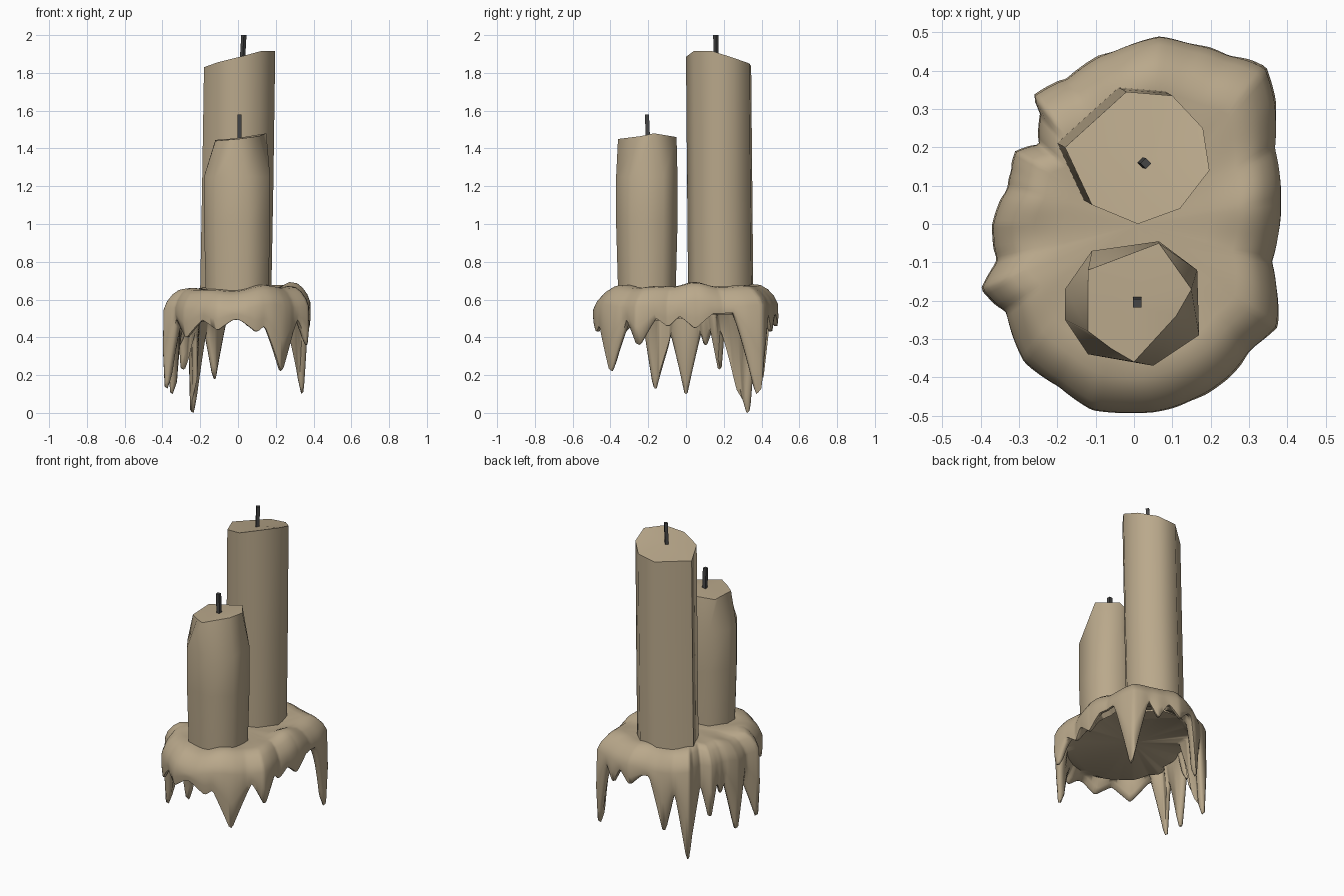
import bpy, bmesh, math
from mathutils import Vector

if "Cube" in bpy.data.objects:
    bpy.data.objects.remove(bpy.data.objects["Cube"])


def material(name, rgb):
    m = bpy.data.materials.new(name)
    m.diffuse_color = (*rgb, 1)
    m.use_nodes = True
    m.node_tree.nodes["Principled BSDF"].inputs["Base Color"].default_value = m.diffuse_color
    return m


WAX = material("tan wax", (0.49, 0.395, 0.26))
WICK = material("charred wick", (0.06, 0.06, 0.06))


def loft(name, rings, mat, angle):
    """Skin a stack of equal-length rings and cap both ends."""
    bm = bmesh.new()
    vs = [[bm.verts.new(p) for p in ring] for ring in rings]
    n = len(rings[0])
    for a, b in zip(vs, vs[1:]):
        for i in range(n):
            j = (i + 1) % n
            bm.faces.new((a[i], a[j], b[j], b[i]))
    for ring in (vs[0], vs[-1]):
        c = bm.verts.new(sum((v.co for v in ring), Vector()) / n)
        for i in range(n):
            bm.faces.new((ring[i], ring[(i + 1) % n], c))
    bmesh.ops.recalc_face_normals(bm, faces=bm.faces)
    me = bpy.data.meshes.new(name)
    bm.to_mesh(me)
    bm.free()
    me.materials.append(mat)
    ob = bpy.data.objects.new(name, me)
    bpy.context.collection.objects.link(ob)
    bpy.ops.object.select_all(action='DESELECT')
    ob.select_set(True)
    bpy.context.view_layer.objects.active = ob
    if angle:
        bpy.ops.object.shade_smooth_by_angle(angle=math.radians(angle))
    return ob


def flat_ring(pts, z, dx=0, dy=0):
    return [(x + dx, y + dy, z) for x, y in pts]


# tall candle: uneven octagon with a slanted top
tall = [(-.18, .2), (-.11, .05), (.01, 0), (.12, .04), (.197, .14),
        (.18, .25), (.1, .335), (-.02, .345)]
heights = [1.83, 1.855, 1.885, 1.915, 1.915, 1.88, 1.85, 1.835]
tall_top = [(x, y, z) for (x, y), z in zip(tall, heights)]
loft("tall_candle", [flat_ring(tall, .56, -.022, .012),
                     flat_ring(tall, 1.2, -.01, .006), tall_top], WAX, 66)

# short candle: bulging body narrowing to a worn top
body = [(-.18, -.17), (-.18, -.25), (-.12, -.34), (.05, -.37),
        (.17, -.29), (.165, -.12), (.065, -.045), (-.11, -.07)]
rim = [(-.12, -.15, 1.445), (-.12, -.28, 1.44), (-.06, -.325, 1.445), (0, -.36, 1.45),
       (.11, -.24, 1.465), (.15, -.17, 1.48), (.065, -.05, 1.46), (-.12, -.12, 1.445)]
base = [(x * .93, -.2 + (y + .2) * .92) for x, y in body]
loft("short_candle", [flat_ring(base, .54), flat_ring(body, 1.0),
                      flat_ring(body, 1.25), rim], WAX, 64)

# wicks: thin leaning square rods
square = [(.011, .011), (-.011, .011), (-.011, -.011), (.011, -.011)]
diamond = [(.014, 0), (0, .014), (-.014, 0), (0, -.014)]
for name, section, a, b in (
        ("tall_wick", diamond, (.022, .16, 1.84), (.031, .158, 2.0)),
        ("short_wick", square, (.009, -.2, 1.42), (.008, -.207, 1.58))):
    loft(name, [[(p[0] + x, p[1] + y, p[2]) for x, y in section] for p in (a, b)], WICK, 0)

# melted wax pool: irregular outline, seen from above
outline = [(.07, .495), (-.05, .46), (-.17, .385), (-.265, .335), (-.245, .29), (-.25, .21),
           (-.31, .19), (-.33, .1), (-.37, 0), (-.36, -.1), (-.4, -.17), (-.34, -.23),
           (-.29, -.36), (-.2, -.43), (-.11, -.49), (.05, -.497), (.13, -.475), (.25, -.4),
           (.3, -.34), (.375, -.27), (.365, -.1), (.388, .06), (.375, .2), (.345, .41),
           (.24, .45), (.16, .475)]
# drips: x, y, tip height, half width
drips = [(.23, -.4, .22, .12), (-.37, 0, .1, .1), (-.25, .34, 0, .09), (.335, .375, .1, .1),
         (-.39, -.17, .13, .08), (-.13, .41, .18, .08), (.385, .05, .45, .09),
         (-.31, .19, .23, .06), (.375, -.26, .36, .08), (.1, -.48, .43, .09),
         (-.11, -.48, .44, .08), (-.28, -.37, .4, .1), (.2, .46, .43, .06),
         (.06, .49, .46, .07), (.37, -.1, .46, .07), (-.33, .11, .36, .05)]

N = 240
polar = sorted((math.atan2(y, x), math.hypot(x, y)) for x, y in outline)
polar = [(polar[-1][0] - math.tau, polar[-1][1])] + polar + [(polar[0][0] + math.tau, polar[0][1])]


def radius(t):
    for (a, ra), (b, rb) in zip(polar, polar[1:]):
        if a <= t <= b:
            return ra + (rb - ra) * (t - a) / (b - a)


def hem(t, r):
    """Bottom height of the skirt at a direction, highest at the back right."""
    top = .51 + .02 * math.cos(t - 1)
    z = top
    for x, y, tip, w in drips:
        d = (t - math.atan2(y, x) + math.pi) % math.tau - math.pi
        f = max(0, 1 - max(0, abs(d) * r - .008) / w)
        z = min(z, top - (top - tip) * f ** 1.1)
    return z


profile = [(.5, .655), (.7, .665), (.8, .66), (.88, .637), (.95, .6), (.99, .56)]
rings = [[] for _ in range(len(profile) + 6)]
for i in range(N):
    t = -math.pi + math.tau * i / N
    r = radius(t)
    c, s = math.cos(t), math.sin(t)
    h = hem(t, r)
    depth = (.52 - h) / .52
    # gentle waves on the shoulder; raised on the right; grooves between drips
    wave = .008 * math.sin(5 * t + 1) + .006 * math.sin(9 * t) + .014 * math.cos(t - .4)
    pull = .02 * (1 - min(1, depth * 3))
    column = [(r * f - pull * max(0, f - .8), z + wave * (f > .6)) for f, z in profile]
    column += [(r - pull * .4, .55 + (h - .55) * .5), (r - .01, h + .012 * depth), (r - .025, h),
               (r - .045, h + .02 + .05 * depth), (r - .07, .52)]
    # underside slopes down towards the front left
    column.append((r * .75, .53 + .07 * r * .75 * (c + s) * 1.4))
    for ring, (q, z) in zip(rings, column):
        ring.append((q * c, q * s, z))
loft("melted_wax_skirt", rings, WAX, 70)
